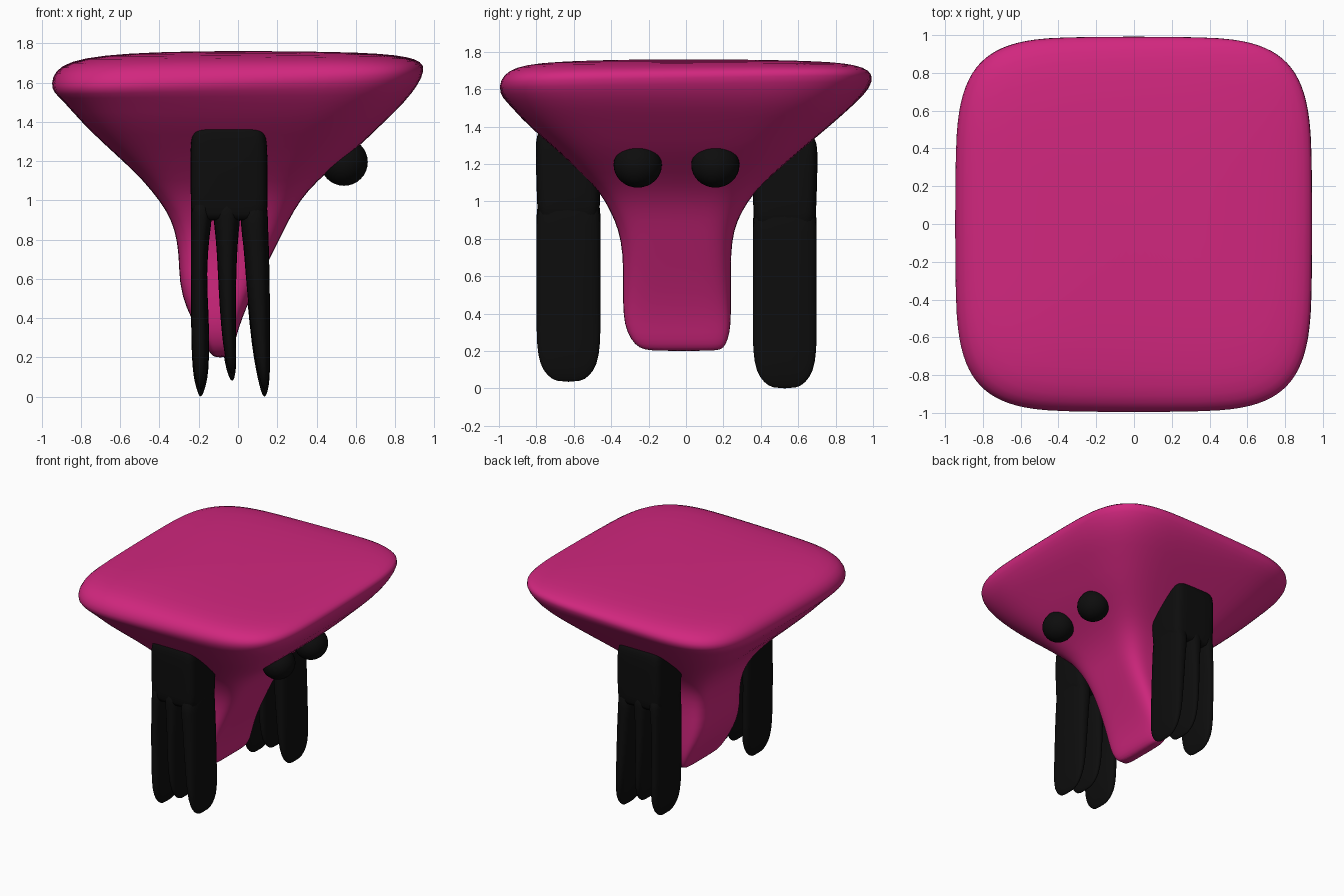
import bpy, bmesh
from math import cos, sin, pi

if "Cube" in bpy.data.objects:
    bpy.data.objects.remove(bpy.data.objects["Cube"])


def material(name, color):
    m = bpy.data.materials.new(name)
    m.diffuse_color = color
    m.use_nodes = True
    m.node_tree.nodes["Principled BSDF"].inputs["Base Color"].default_value = m.diffuse_color
    return m


PINK = material("pink", (0.64, 0.02, 0.21, 1))
BLACK = material("black", (0.004, 0.004, 0.004, 1))


def spow(v, p):
    return (1 if v >= 0 else -1) * abs(v) ** p


def loft(bm, rings, n, seg, tilt=None):
    """Stack rounded-rectangle rings (z, x0, x1, y0, y1) into a closed shell."""
    loops = []
    for z, x0, x1, y0, y1 in rings:
        loop = []
        for i in range(seg):
            a = 2 * pi * i / seg
            x = (x0 + x1) / 2 + (x1 - x0) / 2 * spow(cos(a), 2 / n)
            y = (y0 + y1) / 2 + (y1 - y0) / 2 * spow(sin(a), 2 / n)
            loop.append(bm.verts.new((x, y, z + (tilt(x, y, z) if tilt else 0))))
        loops.append(loop)
    for a, b in zip(loops, loops[1:]):
        for i in range(seg):
            j = (i + 1) % seg
            bm.faces.new((a[i], a[j], b[j], b[i]))
    bm.faces.new(loops[0][::-1])
    bm.faces.new(loops[-1])


def finish(bm, name, mat):
    me = bpy.data.meshes.new(name)
    bm.to_mesh(me)
    bm.free()
    me.materials.append(mat)
    ob = bpy.data.objects.new(name, me)
    bpy.context.collection.objects.link(ob)
    sub = ob.modifiers.new("smooth", 'SUBSURF')
    sub.levels = sub.render_levels = 1
    bpy.context.view_layer.objects.active = ob
    for o in bpy.context.selected_objects:
        o.select_set(False)
    ob.select_set(True)
    bpy.ops.object.shade_smooth()
    return ob


# Body: narrow wedge foot flaring to a wide, slightly tilted flat top
body_rings = [
    (.20, -.115, -.065, -.19, .17), (.215, -.14, -.04, -.25, .20),
    (.26, -.165, -.02, -.295, .225), (.34, -.205, 0, -.33, .24),
    (.45, -.265, .04, -.337, .24), (.58, -.30, .10, -.337, .24),
    (.72, -.30, .17, -.337, .24), (.85, -.32, .235, -.36, .255),
    (.95, -.365, .285, -.405, .30), (1.05, -.44, .355, -.46, .365),
    (1.15, -.53, .46, -.56, .47), (1.27, -.665, .615, -.685, .61),
    (1.40, -.80, .745, -.84, .765), (1.50, -.885, .85, -.93, .88),
    (1.57, -.94, .92, -.985, .96), (1.63, -.953, .953, -1.003, 1.003),
    (1.68, -.935, .935, -.98, .985), (1.717, -.86, .87, -.92, .92),
    (1.742, -.70, .74, -.80, .80), (1.756, -.42, .5, -.5, .5),
    (1.76, -.1, .1, -.1, .1)]
bm = bmesh.new()
loft(bm, body_rings, 4.6, 48,
     lambda x, y, z: (.04 * x + .02 * y) * max(0, 1 - abs(z - 1.63) / .13))
finish(bm, "body", PINK)

# Fingers: centre-line and half-width in x from tip upwards
outer_left = [(0, -.19, .006), (.03, -.19, .018), (.09, -.19, .036),
              (.2, -.191, .045), (.35, -.193, .046), (.6, -.201, .039),
              (.8, -.192, .048), (.88, -.185, .055), (1.0, -.185, .055)]
middle = [(.08, -.03, .006), (.11, -.032, .018), (.17, -.038, .03),
          (.3, -.048, .037), (.5, -.055, .044), (.7, -.056, .051),
          (.82, -.057, .062), (.88, -.057, .07), (1.0, -.057, .07)]
outer_right = [(0, .135, .006), (.03, .134, .018), (.09, .132, .031),
               (.2, .121, .042), (.35, .112, .052), (.6, .099, .062),
               (.75, .092, .065), (.82, .083, .07), (1.0, .083, .07)]


def arm(name, yc, dz):
    bm = bmesh.new()
    for finger in (outer_left, middle, outer_right):
        tip = finger[0][0]
        rings = []
        for z, x, w in finger:
            t = min(1, (z - tip + .012) / .2)         # round the tip in y
            h = .172 * (1 - (1 - t) ** 2.3) ** .5
            rings.append((z + dz, x - w, x + w, yc - h, yc + h))
        loft(bm, rings, 2.8, 24)
    # Palm block, buried in the body at its top
    palm = [(.86, -.22, .13, .15), (.88, -.238, .15, .165), (1.0, -.242, .152, .17),
            (1.2, -.243, .15, .176), (1.29, -.24, .147, .175),
            (1.34, -.225, .13, .163), (1.36, -.19, .10, .13)]
    loft(bm, [(z + dz, a, b, yc - h, yc + h) for z, a, b, h in palm], 6, 32)
    finish(bm, name, BLACK)


arm("front_arm", -.628, .035)
arm("back_arm", .528, 0)

# Eyes
for name, y in (("front_eye", -.258), ("back_eye", .157)):
    bpy.ops.mesh.primitive_uv_sphere_add(segments=32, ring_count=16, radius=1,
                                         location=(.54, y, 1.195))
    eye = bpy.context.object
    eye.name = name
    eye.scale = (.121, .129, .121)
    eye.data.materials.append(BLACK)
    bpy.ops.object.shade_smooth()
